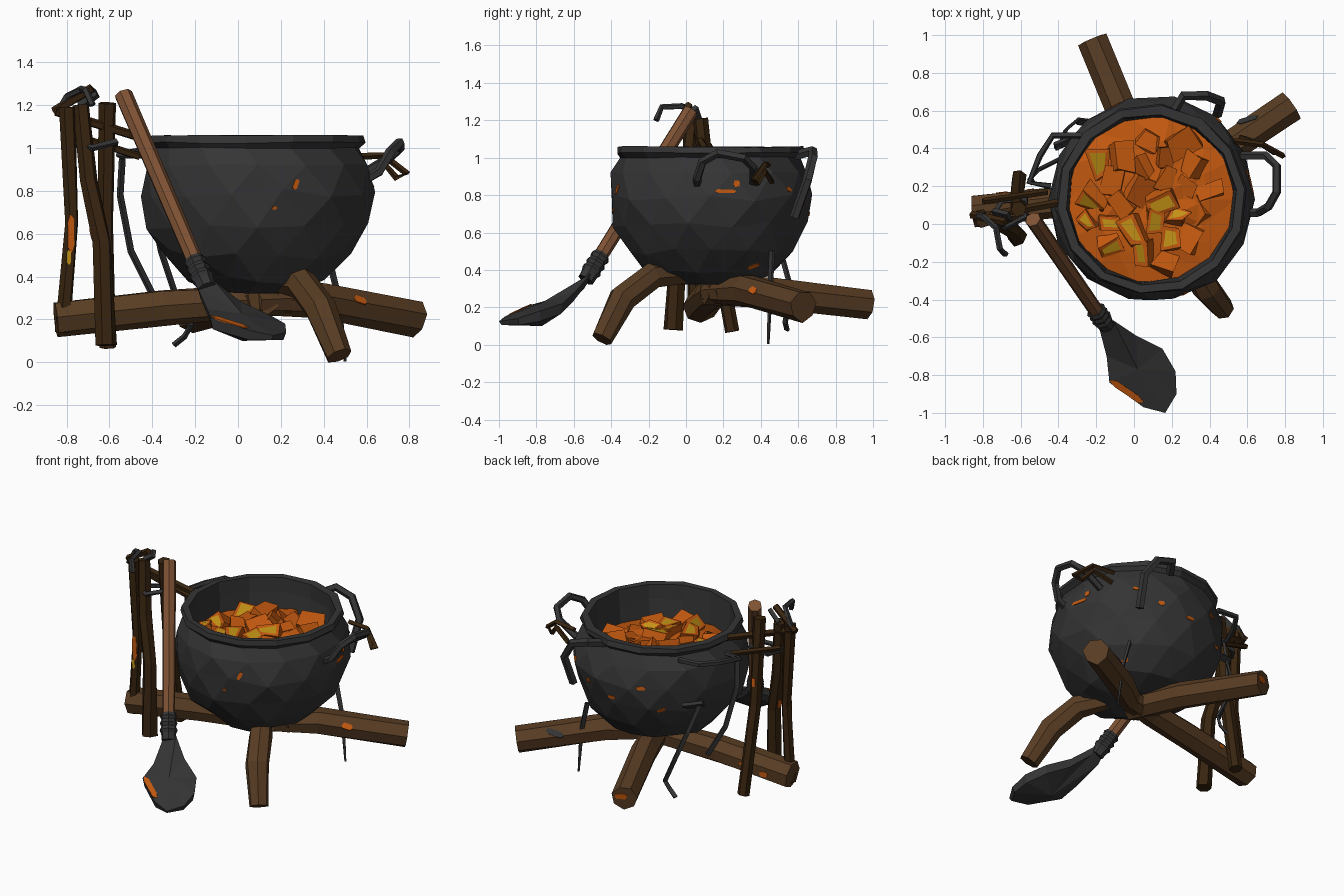
import bpy, bmesh, math, random
from mathutils import Vector, Matrix

if "Cube" in bpy.data.objects:
    bpy.data.objects.remove(bpy.data.objects["Cube"])
random.seed(7)

def mat(name, c):
    m = bpy.data.materials.new(name)
    m.diffuse_color = (*c, 1)
    m.use_nodes = True
    m.node_tree.nodes["Principled BSDF"].inputs["Base Color"].default_value = m.diffuse_color
    return m

IRON = mat("dark_iron", (.035, .035, .036))
ORANGE = mat("stew_orange", (.55, .10, .005))
YELLOW = mat("dull_yellow", (.55, .29, .008))
LOG = mat("log_brown", (.098, .046, .017))
DARK = mat("dark_wood", (.040, .018, .005))
HANDLE = mat("handle_wood", (.21, .085, .034))

def finish(name, bm, mats):
    bmesh.ops.recalc_face_normals(bm, faces=bm.faces[:])
    me = bpy.data.meshes.new(name)
    bm.to_mesh(me)
    bm.free()
    for m in mats:
        me.materials.append(m)
    ob = bpy.data.objects.new(name, me)
    bpy.context.collection.objects.link(ob)
    return ob

def tube(name, pts, radii, m, sides=6, flat=1.0, jit=0.0):
    """Faceted sweep through points; radii is one number or one per point."""
    pts = [Vector(p) for p in pts]
    if not isinstance(radii, (list, tuple)):
        radii = [radii] * len(pts)
    bm = bmesh.new()
    rings, u = [], None
    for i, p in enumerate(pts):
        t = (pts[min(i + 1, len(pts) - 1)] - pts[max(i - 1, 0)]).normalized()
        if u is None:
            u = t.orthogonal()
        u = (u - t * u.dot(t)).normalized()
        v = t.cross(u)
        ring = []
        for k in range(sides):
            a = math.tau * (k + .5) / sides
            r = radii[i] * (1 + random.uniform(-jit, jit))
            ring.append(bm.verts.new(p + u * math.cos(a) * r + v * math.sin(a) * r * flat))
        rings.append(ring)
    for a, b in zip(rings, rings[1:]):
        for k in range(sides):
            j = (k + 1) % sides
            bm.faces.new((a[k], a[j], b[j], b[k]))
    bm.faces.new(rings[0][::-1])
    bm.faces.new(rings[-1])
    return finish(name, bm, [m])

# Cauldron: faceted lathe with lip and inner wall
C = Vector((.09, .13, 0))
N = 14
prof = [(.17, .325), (.33, .385), (.45, .50), (.52, .64), (.55, .79), (.525, .92),
        (.48, 1.00), (.505, 1.025), (.50, 1.058), (.455, 1.058), (.45, .96), (.44, .83)]
bm = bmesh.new()
rings = []
for i, (r, z) in enumerate(prof):
    ring = []
    for k in range(N):
        body = i < 6
        a = math.tau * (k + (.5 * (i % 2) if body else .25)) / N
        q = random.uniform(-.012, .012) if body else random.uniform(-.006, .006)
        dz = random.uniform(-.025, .025) if 0 < i < 5 else random.uniform(-.004, .004)
        ring.append(bm.verts.new(C + Vector(((r + q) * math.cos(a), (r + q) * math.sin(a), z + dz))))
    rings.append(ring)
for i, (a, b) in enumerate(zip(rings, rings[1:])):
    for k in range(N):
        j = (k + 1) % N
        if i < 5 and i % 2:
            bm.faces.new((a[k], a[j], b[j]))
            bm.faces.new((a[k], b[j], b[k]))
        elif i < 5:
            bm.faces.new((a[k], a[j], b[k]))
            bm.faces.new((a[j], b[j], b[k]))
        else:
            bm.faces.new((a[k], a[j], b[j], b[k]))
bm.faces.new(rings[0][::-1])
bm.faces.new(rings[-1])
pot = finish("cauldron", bm, [IRON])

# Stew surface: low uneven mound
bm = bmesh.new()
mid = bm.verts.new(C + Vector((0, 0, .89)))
prev = None
for r, z in ((.16, .885), (.31, .87), (.445, .85)):
    ring = [bm.verts.new(C + Vector((r * math.cos(math.tau * k / N), r * math.sin(math.tau * k / N),
                                     z + random.uniform(-.015, .015)))) for k in range(N)]
    for k in range(N):
        j = (k + 1) % N
        if prev:
            bm.faces.new((prev[k], ring[k], ring[j]))
            bm.faces.new((prev[k], ring[j], prev[j]))
        else:
            bm.faces.new((mid, ring[k], ring[j]))
    prev = ring
finish("stew_surface", bm, [ORANGE])

# Stew chunks: tumbled blocks, some with a small yellow spot on the upward face
bm = bmesh.new()
for i in range(26):
    r, a = .36 * math.sqrt((i + .5) / 26), i * 2.39996
    s = random.uniform(.085, .13)
    rot = Matrix.Rotation(random.uniform(0, 6.3), 4, 'Z') @ Matrix.Rotation(random.uniform(-.7, .7), 4, 'X')
    pos = C + Vector((r * math.cos(a), r * math.sin(a), .895 - .09 * r + random.uniform(-.02, .02)))
    M = Matrix.Translation(pos) @ rot @ Matrix.Diagonal((s * 1.15, s * .85, s * .7, 1))
    vs = bmesh.ops.create_cube(bm, size=1, matrix=M)["verts"]
    for v in vs:
        v.co += Vector([random.uniform(-.02, .02) for _ in range(3)])
    if i % 5 in (0, 2):
        top = max({f for v in vs for f in v.link_faces}, key=lambda f: f.calc_center_median().z)
        bmesh.ops.inset_individual(bm, faces=[top], thickness=s * .24)
        top.material_index = 1
finish("stew_chunks", bm, [ORANGE, YELLOW])

# Fire logs
log_l = tube("left_log", [(-.85, .07, .2), (-.35, .12, .255), (.0, .16, .28), (.25, .22, .28)],
             [.09, .085, .08, .06], LOG, 7, jit=.08)
log_r = tube("right_log", [(.08, .12, .28), (.38, .32, .29), (.83, .63, .205)], [.06, .085, .085], LOG, 7, jit=.08)
log_b = tube("back_log", [(.12, .1, .3), (.0, .45, .28), (-.22, .975, .22)], [.08, .085, .08], LOG, 7, jit=.08)
log_f = tube("front_log", [(.2, -.02, .38), (.30, -.18, .37), (.385, -.34, .25), (.47, -.45, .03)],
             [.06, .075, .075, .06], LOG, 7, jit=.06)

# Upright stick frame at the left
st_a = tube("outer_stick", [(-.80, .02, 1.19), (-.775, .03, .65), (-.82, .05, .14)], [.04, .032, .038], DARK, 6, jit=.1)
st_b = tube("front_stick", [(-.735, .04, 1.2), (-.70, 0, .85), (-.635, -.04, .56), (-.62, -.07, .08)],
            [.04, .043, .045, .052], DARK, 6, jit=.1)
st_c = tube("back_stick", [(-.61, .08, 1.21), (-.62, .14, .65), (-.61, .25, .07)], [.042, .04, .04], DARK, 6, jit=.1)
tube("top_twig", [(-.86, .05, 1.17), (-.68, .01, 1.28)], .022, DARK, 5)
tube("cross_stick", [(-.85, .03, 1.17), (-.36, .12, 1.02)], .022, DARK, 5)
tube("lower_cross_stick", [(-.80, .12, 1.07), (-.46, .17, .96)], .018, DARK, 5)
tube("iron_hook", [(-.68, -.16, 1.2), (-.71, -.13, 1.27), (-.73, -.02, 1.275), (-.8, .04, 1.24), (-.84, .05, 1.17)],
     .017, IRON, 5)
tube("hook_plate", [(-.66, .04, 1.26), (-.74, .06, 1.2)], .035, IRON, 4, .5)
tube("binding", [(-.76, .03, 1.02), (-.68, -.02, 1.0), (-.57, .04, 1.03), (-.57, .13, 1.02), (-.70, .12, 1.0), (-.76, .03, 1.02)],
     .016, IRON, 4)

# Cauldron handles and hanging straps
tube("right_handle", [(.57, .06, .84), (.66, .06, .89), (.71, .09, .98), (.755, .17, 1.025), (.755, .31, 1.0), (.70, .36, .95),
                      (.57, .36, .87)], .024, IRON, 5)
tube("back_handle", [(.20, .58, 1.01), (.26, .68, 1.035), (.38, .68, 1.0), (.46, .65, .88), (.44, .58, .68)],
     .027, IRON, 5)
tube("left_handle", [(-.44, .2, .97), (-.555, .22, .97), (-.50, .36, .98), (-.43, .47, .99), (-.28, .47, .98)],
     .018, IRON, 5)
tube("bent_twig", [(.53, .44, .96), (.68, .42, .965), (.79, .36, .88), (.74, .38, .86), (.68, .42, .93), (.56, .46, .87)],
     .016, DARK, 4)
tube("left_strap", [(-.54, .22, .95), (-.55, .24, .78), (-.50, .29, .52), (-.40, .34, .32)], .02, IRON, 4, .6)
tube("back_strap", [(-.40, .40, .72), (-.36, .50, .52), (-.30, .55, .34), (-.22, .54, .17), (-.25, .53, .12), (-.30, .54, .08)],
     .018, IRON, 4, .6)
tube("back_strap_bracket", [(-.30, .46, .67), (-.42, .41, .70)], .03, IRON, 4, .5)
tube("right_strap", [(.42, .46, .5), (.47, .45, .3), (.50, .44, .004)], [.02, .018, .008], IRON, 4, .6)

# Shovel: shaft, wrapped collar, blade
top, end = Vector((-.535, .025, 1.25)), Vector((-.165, -.51, .39))
shaft = tube("shovel_shaft", [top, top.lerp(end, .5), end], [.043, .042, .04], HANDLE, 7, jit=.05)
wrap = [end.lerp(top, f) for f in (.11, .09, .07, .05, .03, .01, -.01, -.05)]
tube("shovel_collar", wrap, [.043, .055, .045, .056, .046, .057, .047, .045], IRON, 7)
outline = [(-.19, -.53, .35), (-.11, -.51, .38), (.01, -.59, .285), (.15, -.66, .22), (.22, -.78, .18),
           (.225, -.90, .14), (.165, -1.0, .125), (.05, -.97, .15), (-.13, -.84, .21), (-.145, -.70, .25)]
bm = bmesh.new()
edge = [bm.verts.new(p) for p in outline]
low = [bm.verts.new((x * .93 + .003, -.79 + (y + .79) * .93, max(.105, z - .055))) for x, y, z in outline]
up, dn = bm.verts.new((.02, -.77, .225)), bm.verts.new((.02, -.77, .1))
for k in range(len(edge)):
    j = (k + 1) % len(edge)
    bm.faces.new((edge[k], edge[j], up))
    bm.faces.new((low[j], low[k], dn))
    bm.faces.new((edge[j], edge[k], low[k], low[j]))
blade = finish("shovel_blade", bm, [IRON])

# Splashes and embers: thin plates laid on the surface that a ray hits
bpy.context.view_layer.update()

def splash(name, target, origin, direction, w, h, m, along):
    ok, hit, n, _ = target.ray_cast(Vector(origin), Vector(direction).normalized())
    if not ok:
        return
    u = Vector(along)
    u = (u - n * u.dot(n)).normalized()
    v = n.cross(u)
    b = bmesh.new()
    ring = [hit + n * .004 + u * x * w + v * y * h for x, y in ((1, .3), (.6, 1), (-.7, .9), (-1, -.2), (-.6, -1), (.8, -.8))]
    b.faces.new([b.verts.new(p) for p in ring])
    ret = bmesh.ops.extrude_face_region(b, geom=b.faces[:])
    bmesh.ops.translate(b, vec=-n * .006, verts=[g for g in ret["geom"] if isinstance(g, bmesh.types.BMVert)])
    finish(name, b, [m])

front, right, back, down = (0, 1, 0), (-1, 0, 0), (0, -1, 0), (0, 0, -1)
X, Y, Z = (1, 0, 0), (0, 1, 0), (0, 0, 1)
spots = [(pot, (.27, -2, .83), front, .028, .012, ORANGE, (.5, 0, 1)),
         (pot, (.17, -2, .72), front, .012, .008, ORANGE, X),
         (pot, (2, .27, .86), right, .018, .018, ORANGE, Y), (pot, (2, .21, .82), right, .06, .011, ORANGE, Y),
         (pot, (2, .36, .42), right, .035, .014, ORANGE, Y), (pot, (2, .55, .83), right, .02, .012, ORANGE, Y),
         (pot, (.1, 2, .7), back, .03, .011, ORANGE, X), (pot, (-.1, 2, .8), back, .03, .012, ORANGE, X),
         (pot, (.3, 2, .75), back, .02, .014, ORANGE, X), (pot, (-.2, 2, .65), back, .03, .011, ORANGE, X),
         (log_r, (.57, -2, .29), front, .035, .02, ORANGE, X), (log_r, (.6, 2, .28), back, .06, .02, IRON, X),
         (log_l, (-.7, 2, .2), back, .03, .018, ORANGE, X), (log_l, (-.55, 2, .24), back, .02, .012, ORANGE, X),
         (st_a, (-.78, -2, .60), front, .09, .016, ORANGE, Z), (st_a, (-.79, -2, .49), front, .035, .011, YELLOW, Z),
         (st_c, (-.62, 2, .8), back, .03, .014, ORANGE, Z), (st_b, (-2, -.03, .6), X, .03, .014, ORANGE, Z),
         (log_b, (-.2, 2, .23), back, .04, .02, ORANGE, X), (blade, (-.04, -.885, 2), down, .11, .018, ORANGE, (.8, -.58, -.2))]
for i, s in enumerate(spots):
    splash(f"stain_{i}", *s)
